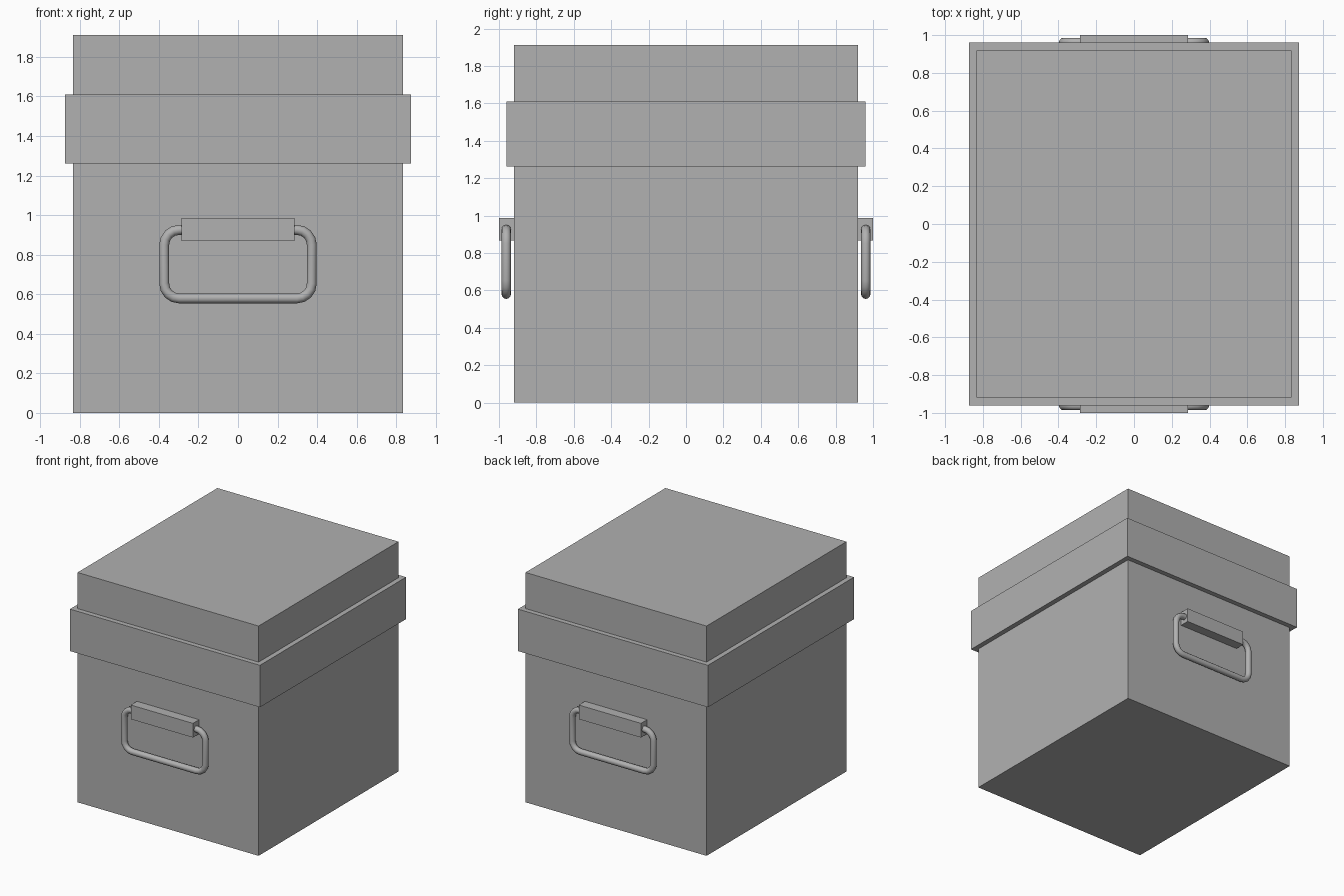
import bpy
import bmesh
from math import sin, cos, pi

if "Cube" in bpy.data.objects:
    bpy.data.objects.remove(bpy.data.objects["Cube"])

HALF_X, HALF_Y = 0.833, 0.919   # body half sizes
LIP = 0.041                     # how far the lid rim stands out
RIM_BOTTOM, RIM_TOP, TOP = 1.262, 1.611, 1.911

# Dark grey finish shared by all parts
grey = bpy.data.materials.new("dark_grey")
grey.diffuse_color = (0.44, 0.44, 0.44, 1)
grey.use_nodes = True
grey.node_tree.nodes["Principled BSDF"].inputs["Base Color"].default_value = grey.diffuse_color


def add_object(name, data):
    data.materials.append(grey)
    obj = bpy.data.objects.new(name, data)
    bpy.context.collection.objects.link(obj)
    return obj


def stepped_box(name, levels):
    """Closed solid through rectangles given as (half x, half y, z)."""
    bm = bmesh.new()
    rings = [[bm.verts.new((sx * hx, sy * hy, z))
              for sx, sy in ((-1, -1), (1, -1), (1, 1), (-1, 1))]
             for hx, hy, z in levels]
    bm.faces.new(rings[0][::-1])
    bm.faces.new(rings[-1])
    for low, high in zip(rings, rings[1:]):
        for i in range(4):
            j = (i + 1) % 4
            bm.faces.new((low[i], low[j], high[j], high[i]))
    bmesh.ops.recalc_face_normals(bm, faces=bm.faces)
    mesh = bpy.data.meshes.new(name)
    bm.to_mesh(mesh)
    bm.free()
    return add_object(name, mesh)


def handle_ring(name, y, half_w, z0, z1, corner, radius):
    """Round bar bent into a closed rounded rectangle."""
    points = []
    corners = ((half_w, z1, 0), (-half_w, z1, 1), (-half_w, z0, 2), (half_w, z0, 3))
    for x, z, quarter in corners:
        cx = x - corner if x > 0 else x + corner
        cz = z - corner if z == z1 else z + corner
        for k in range(5):
            a = (quarter + k / 4) * pi / 2
            points.append((cx + corner * cos(a), y, cz + corner * sin(a)))
    curve = bpy.data.curves.new(name, 'CURVE')
    curve.dimensions = '3D'
    curve.bevel_depth = radius
    curve.bevel_resolution = 4
    spline = curve.splines.new('POLY')
    spline.points.add(len(points) - 1)
    for p, co in zip(spline.points, points):
        p.co = (*co, 1)
    spline.use_cyclic_u = True
    spline.use_smooth = True
    return add_object(name, curve)


# Box body
stepped_box("box_body", [(HALF_X, HALF_Y, 0), (HALF_X, HALF_Y, RIM_BOTTOM + 0.05)])

# Lid with overhanging rim
stepped_box("lid", [
    (HALF_X + LIP, HALF_Y + LIP, RIM_BOTTOM),
    (HALF_X + LIP, HALF_Y + LIP, RIM_TOP),
    (HALF_X, HALF_Y, RIM_TOP),
    (HALF_X, HALF_Y, TOP),
])

# Carrying handle and its bracket on front and back
for side, sign in (("front", -1), ("back", 1)):
    bracket = stepped_box(side + "_handle_bracket",
                          [(0.286, 0.046, 0.868), (0.286, 0.046, 0.986)])
    bracket.location.y = sign * 0.954
    handle_ring(side + "_handle", sign * 0.961, 0.373, 0.579, 0.925, 0.075, 0.025)
